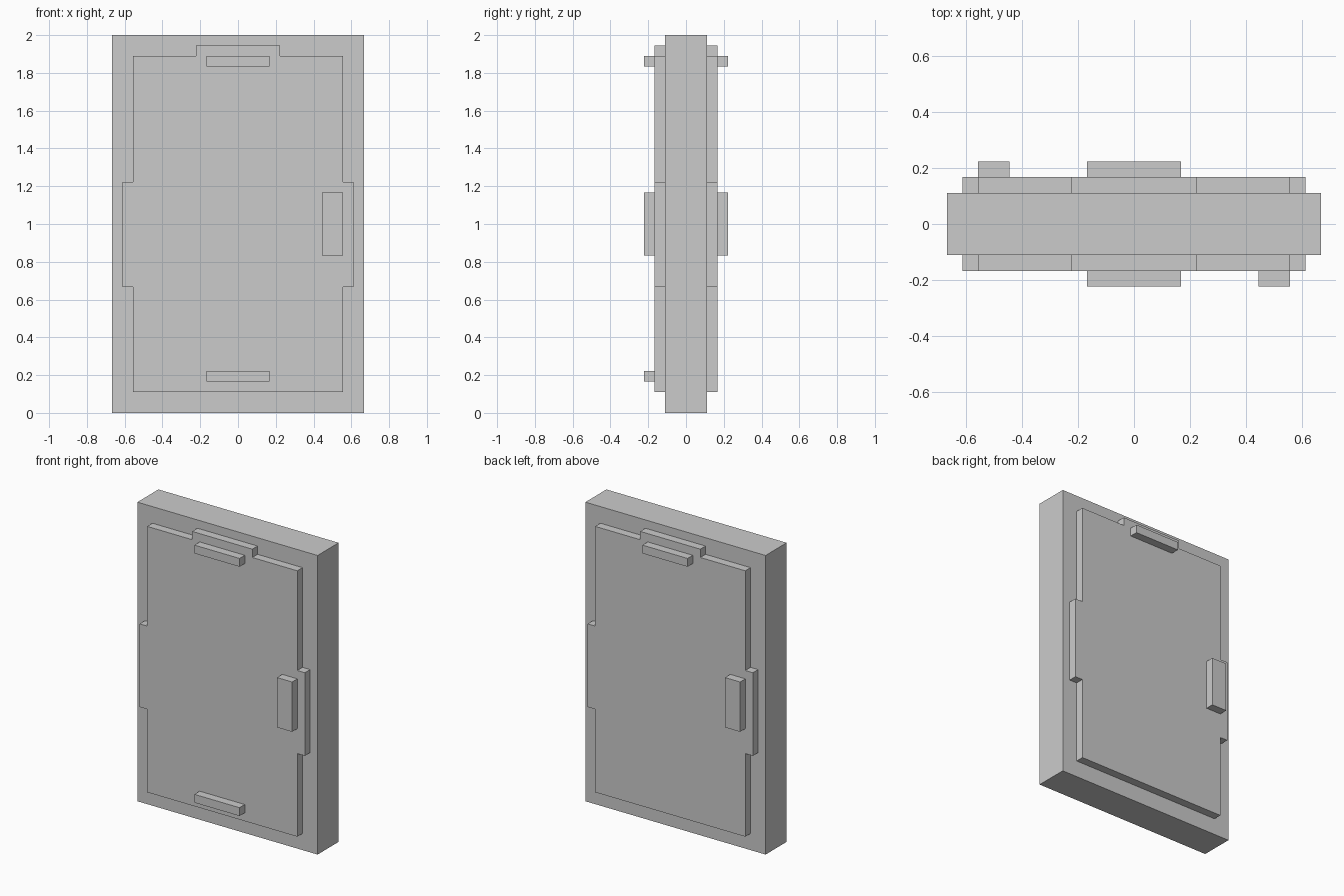
import bpy, bmesh
from math import pi
from mathutils import Matrix

if "Cube" in bpy.data.objects:
    bpy.data.objects.remove(bpy.data.objects["Cube"])

U = 2 / 36  # grid module: the slab is 36 modules tall


def extrude_profile(name, profile, y_outer, y_inner, back=False):
    """Extrude an (x, z) outline along y; back=True turns it to the rear face."""
    bm = bmesh.new()
    face = bm.faces.new([bm.verts.new((x * U, y_outer * U, z * U)) for x, z in profile])
    new = bmesh.ops.extrude_face_region(bm, geom=[face], use_keep_orig=True)["geom"]
    verts = [g for g in new if isinstance(g, bmesh.types.BMVert)]
    bmesh.ops.translate(bm, verts=verts, vec=(0, (y_inner - y_outer) * U, 0))
    bmesh.ops.recalc_face_normals(bm, faces=bm.faces)
    if back:
        bm.transform(Matrix.Rotation(pi, 4, "Z"))
    mesh = bpy.data.meshes.new(name)
    bm.to_mesh(mesh)
    bm.free()
    obj = bpy.data.objects.new(name, mesh)
    bpy.context.collection.objects.link(obj)
    return obj


def rect(x0, x1, z0, z1):
    return [(x0, z0), (x1, z0), (x1, z1), (x0, z1)]


# Main slab
extrude_profile("slab", rect(-12, 12, 0, 36), -2, 2)

# Raised panel outline with side tabs and a top tab
right_half = [(10, 2), (10, 12), (11, 12), (11, 22), (10, 22), (10, 34), (4, 34), (4, 35)]
panel = right_half + [(-x, z) for x, z in reversed(right_half)]

# Panel, side handle and top bar on both faces
for side, back in (("front", False), ("back", True)):
    extrude_profile(side + "_panel", panel, -3, -2, back)
    extrude_profile(side + "_handle", rect(8, 10, 15, 21), -4, -3, back)
    extrude_profile(side + "_top_bar", rect(-3, 3, 33, 34), -4, -3, back)

# Lower bar on the front only
extrude_profile("front_bottom_bar", rect(-3, 3, 3, 4), -4, -3)
